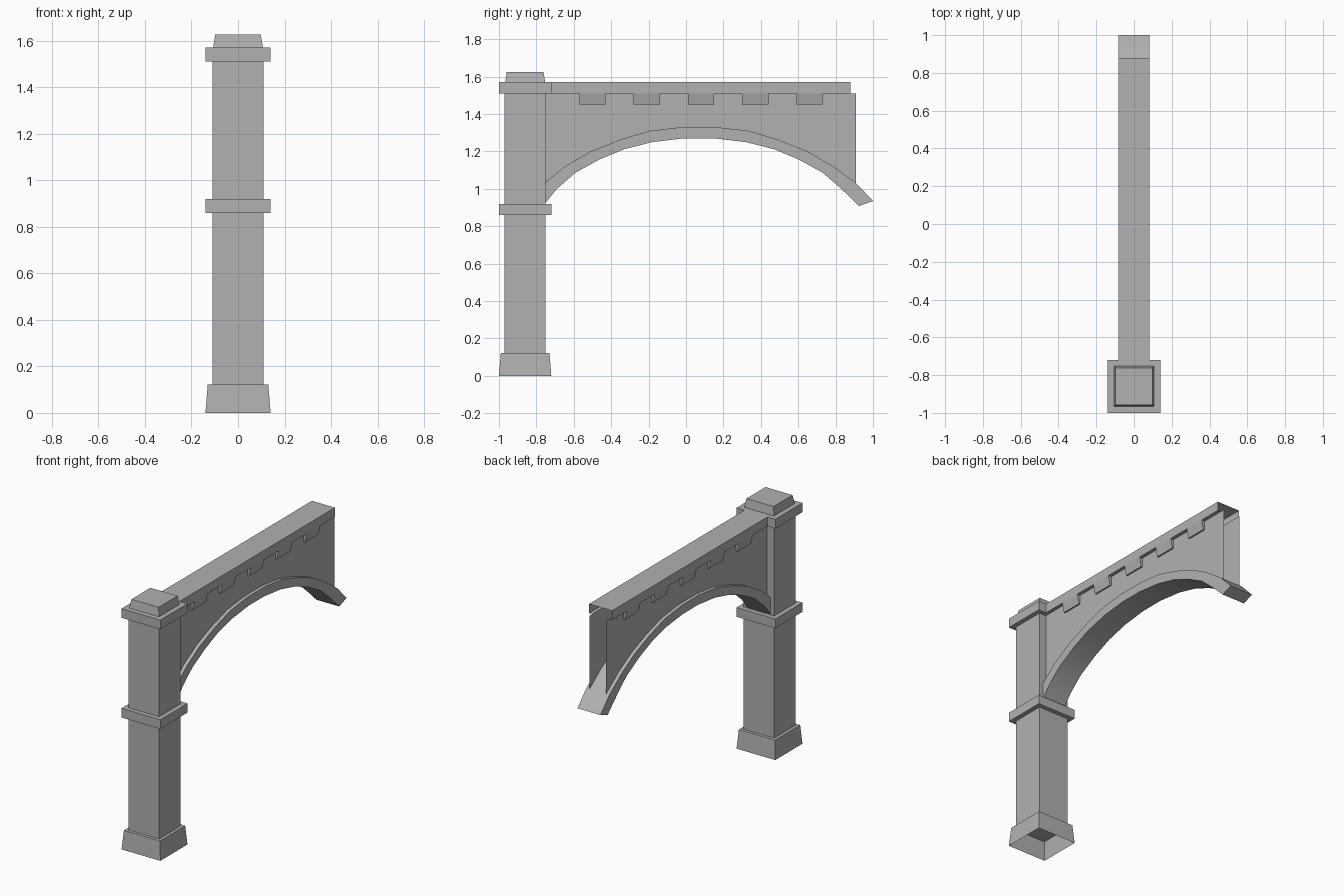
import bpy
import bmesh
import math

if "Cube" in bpy.data.objects:
    bpy.data.objects.remove(bpy.data.objects["Cube"])

PILLAR_Y = -0.86
stone = bpy.data.materials.new("dark_stone")
stone.diffuse_color = (0.44, 0.44, 0.44, 1)
stone.use_nodes = True
stone.node_tree.nodes["Principled BSDF"].inputs["Base Color"].default_value = stone.diffuse_color


def make(name, verts, faces, recalc=True):
    mesh = bpy.data.meshes.new(name)
    mesh.from_pydata(verts, [], faces)
    mesh.materials.append(stone)
    if recalc:
        bm = bmesh.new()
        bm.from_mesh(mesh)
        bmesh.ops.recalc_face_normals(bm, faces=bm.faces)
        bm.to_mesh(mesh)
        bm.free()
    ob = bpy.data.objects.new(name, mesh)
    bpy.context.collection.objects.link(ob)
    return ob


def block(name, z0, z1, h0, h1, bottom=True, top=True):
    """Square tapered block centred on the pillar axis."""
    verts = [(sx * h, PILLAR_Y + sy * h, z) for z, h in ((z0, h0), (z1, h1))
             for sx, sy in ((-1, -1), (1, -1), (1, 1), (-1, 1))]
    faces = [(i, (i + 1) % 4, 4 + (i + 1) % 4, 4 + i) for i in range(4)]
    if bottom:
        faces.append((3, 2, 1, 0))
    if top:
        faces.append((4, 5, 6, 7))
    return make(name, verts, faces)


# Pillar
block("pillar_base", 0, 0.123, 0.14, 0.13, bottom=False)
block("pillar_shaft", 0.123, 1.51, 0.11, 0.11, bottom=False, top=False)
block("pillar_middle_band", 0.86, 0.92, 0.14, 0.14)
block("pillar_top_band", 1.51, 1.57, 0.14, 0.14)
block("pillar_cap", 1.57, 1.626, 0.107, 0.098, bottom=False)

# Arch ring: half profiles as (offset from arch centre, height), mirrored
ARCH_Y, ARCH_X, WALL_X = 0.07, 0.083, 0.06
inner_half = [(0.08, 1.27), (0.25, 1.25), (0.40, 1.212), (0.53, 1.158),
              (0.66, 1.087), (0.76, 1.00), (0.855, 0.908)]
outer_half = [(0.09, 1.33), (0.265, 1.31), (0.425, 1.262), (0.58, 1.20),
              (0.715, 1.122), (0.84, 1.03), (0.93, 0.935)]


def full(half):
    return ([(ARCH_Y - d, z) for d, z in reversed(half)]
            + [(ARCH_Y + d, z) for d, z in half])


inner, outer = full(inner_half), full(outer_half)
inner[0] = (-0.755, 0.92)  # springing point against the pillar
outer[1] = (-0.77, 1.02)
n = len(inner)
verts = []
for (yi, zi), (yo, zo) in zip(inner, outer):
    verts += [(-ARCH_X, yi, zi), (ARCH_X, yi, zi), (ARCH_X, yo, zo), (-ARCH_X, yo, zo)]
faces = [(4 * i + k, 4 * i + 4 + k, 4 * i + 4 + (k + 1) % 4, 4 * i + (k + 1) % 4)
         for i in range(n - 1) for k in range(4)]
faces += [(0, 1, 2, 3), tuple(4 * n - 4 + k for k in (3, 2, 1, 0))]
ring = make("arch_ring", verts, faces)
bpy.context.view_layer.objects.active = ring
ring.select_set(True)
bpy.ops.object.shade_smooth_by_angle(angle=math.radians(30))

# Spandrel wall: two thin skins with an open end, following the arch
path = outer[1:-1]
m = len(path)
verts, faces = [], []
for s in (1, -1):
    b = len(verts)
    for y, z in path:
        verts += [(s * WALL_X, y, z), (s * WALL_X, y, 1.51)]
    for i in range(m - 1):
        q = (b + 2 * i, b + 2 * i + 2, b + 2 * i + 3, b + 2 * i + 1)
        faces.append(q if s > 0 else q[::-1])
make("spandrel_wall", verts, faces, recalc=False)

# Coping beam: top, sides and under-ledges, open at the ends
section = [(-WALL_X, 1.51), (-ARCH_X, 1.51), (-ARCH_X, 1.57),
           (ARCH_X, 1.57), (ARCH_X, 1.51), (WALL_X, 1.51)]
verts = [(x, y, z) for y in (-0.75, 0.88) for x, z in section]
make("coping_beam", verts, [(i, i + 1, i + 7, i + 6) for i in range(5)], recalc=False)

# Sloped corbels under the coping on both sides
for k in range(5):
    y0 = -0.57 + k * 0.29
    y1 = y0 + 0.14
    for s, side in ((1, "right"), (-1, "left")):
        sec = [(WALL_X, 1.51), (ARCH_X, 1.51), (0.07, 1.45), (WALL_X, 1.45)]
        verts = [(s * x, y, z) for y in (y0, y1) for x, z in sec]
        faces = [(1, 2, 6, 5), (2, 3, 7, 6), (0, 3, 2, 1), (4, 5, 6, 7)]
        if s < 0:
            faces = [f[::-1] for f in faces]
        make(f"corbel_{side}_{k + 1}", verts, faces)
